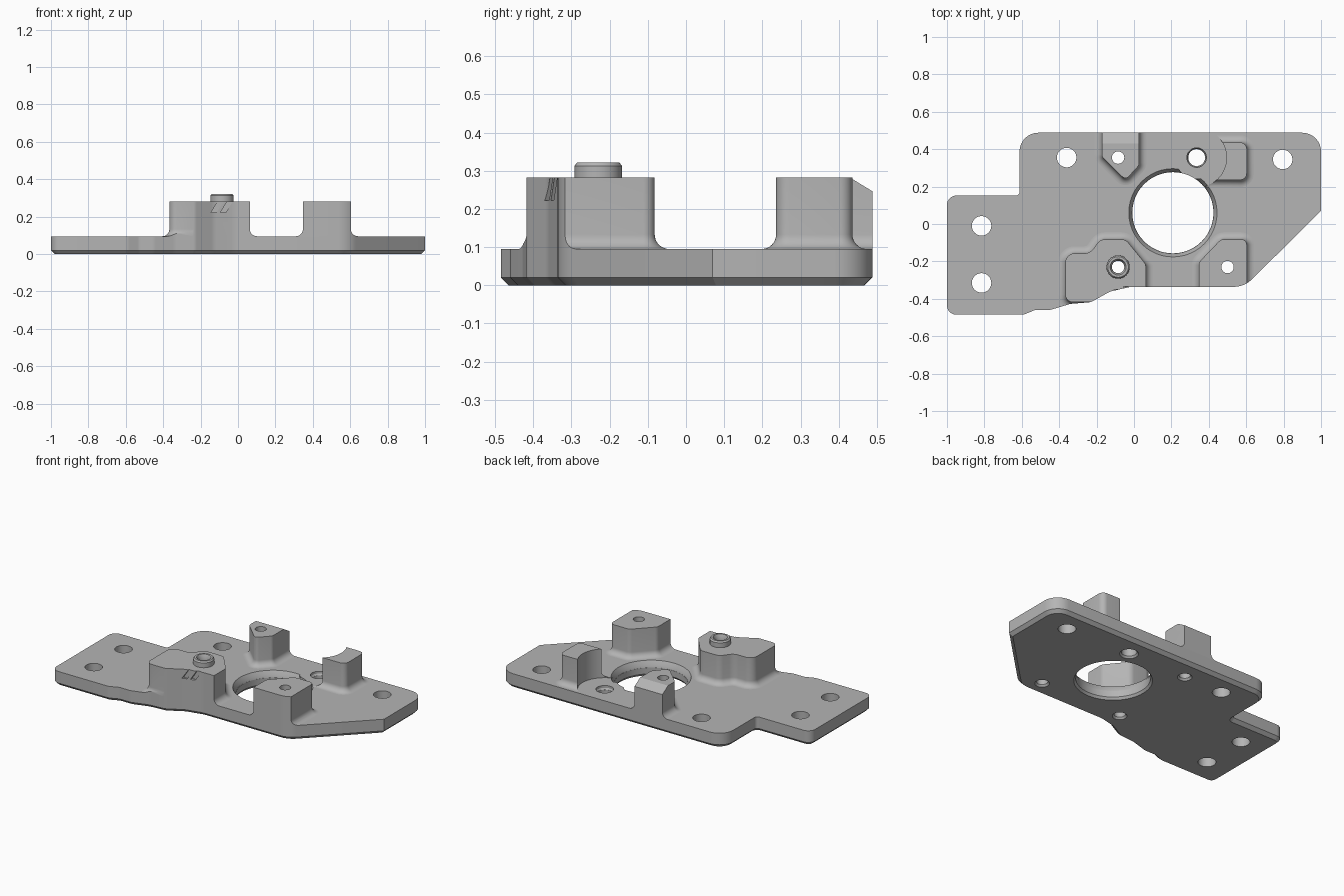
import bpy, bmesh, math
from mathutils import Vector

cube = bpy.data.objects.get("Cube")
if cube:
    bpy.data.objects.remove(cube, do_unlink=True)

grey = bpy.data.materials.new("machined grey")
grey.use_nodes = True
grey.diffuse_color = (0.46, 0.46, 0.46, 1)
grey.node_tree.nodes["Principled BSDF"].inputs["Base Color"].default_value = grey.diffuse_color

PLATE, TOP, FILLET = 0.095, 0.282, 0.038


def rounded(points):
    """Closed counter-clockwise outline; each point is x, y and corner radius."""
    out = []
    for i, (x, y, r) in enumerate(points):
        p = Vector((x, y))
        a = (Vector(points[i - 1][:2]) - p).normalized()
        b = (Vector(points[(i + 1) % len(points)][:2]) - p).normalized()
        if r == 0:
            out.append(p)
            continue
        half = a.angle(b) / 2
        centre = p + (a + b).normalized() * (r / math.sin(half))
        start = p + a * (r / math.tan(half)) - centre
        end = p + b * (r / math.tan(half)) - centre
        sweep = math.atan2(start.cross(end), start.dot(end))
        for k in range(9):
            t = sweep * k / 8
            out.append(centre + Vector((start.x * math.cos(t) - start.y * math.sin(t),
                                        start.x * math.sin(t) + start.y * math.cos(t))))
    return out


def offset(loop, d):
    """Move an outline outwards by d with mitred corners."""
    out = []
    for i, p in enumerate(loop):
        a = (p - loop[i - 1]).normalized()
        b = (loop[(i + 1) % len(loop)] - p).normalized()
        na, nb = Vector((a.y, -a.x)), Vector((b.y, -b.x))
        out.append(p + (na + nb) * (d / (1 + na.dot(nb))))
    return out


def circle(x, y, r, n=48):
    return [Vector((x + r * math.cos(k * math.tau / n), y + r * math.sin(k * math.tau / n)))
            for k in range(n)]


def loft(name, rings):
    """Solid through a stack of (outline, height) rings."""
    bm = bmesh.new()
    loops = [[bm.verts.new((p.x, p.y, z)) for p in ring] for ring, z in rings]
    bm.faces.new(loops[0][::-1])
    bm.faces.new(loops[-1])
    for low, high in zip(loops, loops[1:]):
        for i in range(len(low)):
            bm.faces.new((low[i - 1], low[i], high[i], high[i - 1]))
    mesh = bpy.data.meshes.new(name)
    bm.to_mesh(mesh)
    bm.free()
    mesh.materials.append(grey)
    obj = bpy.data.objects.new(name, mesh)
    bpy.context.collection.objects.link(obj)
    return obj


def turned(name, x, y, profile):
    return loft(name, [(circle(x, y, r), z) for r, z in profile])


def boolean(obj, tools, operation="DIFFERENCE"):
    for tool in tools:
        mod = obj.modifiers.new("cut", "BOOLEAN")
        mod.object, mod.operation, mod.solver = tool, operation, "EXACT"
    graph = bpy.context.evaluated_depsgraph_get()
    graph.update()
    mesh = bpy.data.meshes.new_from_object(obj.evaluated_get(graph))
    obj.modifiers.clear()
    obj.data = mesh


# Plate outline
outline = rounded([
    (-1, -0.485, 0.05), (-0.59, -0.485, 0.06), (-0.53, -0.46, 0.04), (-0.45, -0.46, 0.08),
    (-0.34, -0.427, 0.1), (-0.23, -0.418, 0.05), (-0.13, -0.362, 0.1), (-0.02, -0.336, 0.15),
    (0.59, -0.336, 0.14), (1, 0.07, 0), (1, 0.488, 0.1), (-0.612, 0.488, 0.1),
    (-0.612, 0.152, 0.02), (-1, 0.152, 0.05)])
plate = loft("base_plate", [(offset(outline, -0.02), 0), (outline, 0.02), (outline, PLATE)])
envelope = loft("envelope_cutter", [(outline, -1), (outline, 1)])
helpers = [envelope]

# Small bored holes with a countersink underneath
bores = []
for x, y, r in [(-0.085, -0.23, 0.033), (0.5, -0.23, 0.033),
                (-0.085, 0.355, 0.033), (0.335, 0.355, 0.045)]:
    bores.append(turned("bore_cutter", x, y, [(r + 0.018, -0.01), (r, 0.012), (r, 0.5)]))
screw_seat = turned("screw_seat_cutter", 0.335, 0.355, [(0.046, 0.07), (0.052, 0.08), (0.052, 0.2)])

# Mounting holes
mounts = [turned("mount_cutter", x, y, [(0.052, -0.1), (0.052, 0.2)])
          for x, y in [(-0.36, 0.355), (0.795, 0.345), (-0.815, -0.01), (-0.815, -0.315)]]

# Main opening, with its upper rim left unrelieved around the screw hole
opening = turned("opening_cutter", 0.208, 0.06,
                 [(0.235, -0.01), (0.217, 0.015), (0.217, 0.2)])
rim = turned("rim_cutter", 0.208, 0.06, [(0.218, 0.055), (0.222, 0.07), (0.236, PLATE), (0.236, 0.15)])
land = turned("land_cutter", 0.335, 0.355, [(0.115, 0.01), (0.115, 0.3)])
boolean(rim, [land])
boolean(plate, bores + mounts + [screw_seat, opening, rim])
helpers += bores + mounts + [screw_seat, opening, rim, land]


def boss(name, points, tools):
    """Upright pad with a filleted foot, trimmed to the plate edge."""
    shape = rounded(points)
    rings = []
    for k in range(9):
        a = math.radians(90) * k / 8
        rings.append((offset(shape, FILLET * (1 - math.sin(a))),
                      PLATE + FILLET * (1 - math.cos(a))))
    obj = loft(name, rings + [(shape, TOP)])
    boolean(obj, [envelope], "INTERSECT")
    boolean(obj, tools)
    return obj


# Slanted slots on the front of the large boss
slots = []
for x, y in [(-0.145, -0.35), (-0.095, -0.335)]:
    def slot_ring(shift):
        return [Vector((x + shift + dx, y + dy))
                for dx, dy in [(0, -0.1), (0.03, -0.1), (0.03, 0), (0, 0)]]
    slots.append(loft("slot_cutter", [(slot_ring(0), 0.222), (slot_ring(0.05), 0.3)]))

# Slope on the back of the rear boss
slope = loft("slope_cutter", [
    ([Vector((x, y)) for x, y in [(-0.3, edge), (0.2, edge), (0.2, 0.8), (-0.3, 0.8)]], z)
    for edge, z in [(0.52, 0.227), (0.40, 0.30)]])
# Driver clearance beside the screw hole
clearance = turned("clearance_cutter", 0.335, 0.355, [(0.16, 0.05), (0.16, 0.5)])
helpers += slots + [slope, clearance]

parts = [plate]
parts.append(boss("front_large_boss", [
    (-0.367, -0.418, 0.04), (-0.2, -0.418, 0), (-0.13, -0.5, 0), (0.063, -0.5, 0),
    (0.063, -0.215, 0.04), (-0.045, -0.082, 0.05), (-0.18, -0.082, 0.05),
    (-0.235, -0.157, 0.06), (-0.367, -0.157, 0.05)], [bores[0]] + slots))
parts.append(boss("front_left_boss", [
    (0.347, -0.5, 0), (0.603, -0.5, 0), (0.603, -0.082, 0.03),
    (0.465, -0.082, 0.04), (0.347, -0.205, 0.04)], [bores[1]]))
parts.append(boss("rear_boss", [
    (-0.172, 0.6, 0), (-0.172, 0.36, 0.03), (-0.045, 0.235, 0.025),
    (0.028, 0.315, 0.03), (0.028, 0.6, 0)], [bores[2], slope]))
parts.append(boss("rear_left_boss", [
    (0.42, 0.236, 0), (0.603, 0.236, 0.035), (0.603, 0.436, 0.035), (0.42, 0.436, 0)],
    [clearance]))

# Locating collar on the large boss
collar = turned("locating_collar", -0.085, -0.23,
                [(0.062, TOP), (0.062, 0.313), (0.055, 0.322)])
seat = turned("collar_seat_cutter", -0.085, -0.23, [(0.033, 0.3), (0.044, 0.325), (0.044, 0.4)])
boolean(collar, [bores[0], seat])
parts.append(collar)
helpers.append(seat)

# Remove cutters and finish shading
for helper in helpers:
    bpy.data.objects.remove(helper, do_unlink=True)
bpy.ops.object.select_all(action="DESELECT")
for part in parts:
    part.select_set(True)
bpy.context.view_layer.objects.active = plate
bpy.ops.object.shade_smooth_by_angle(angle=math.radians(30))
